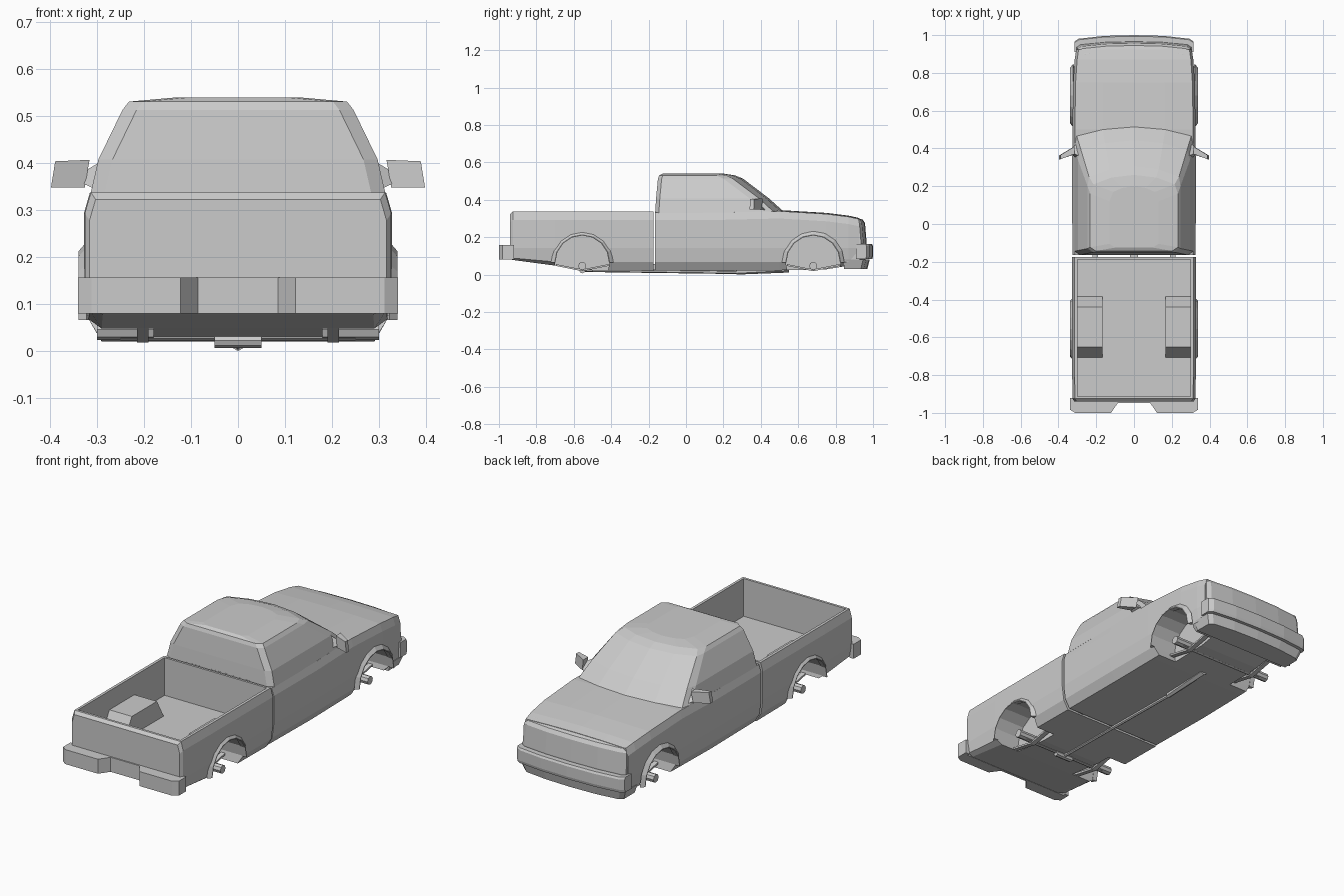
import bpy, bmesh, math
from mathutils import Matrix, Vector

cube = bpy.data.objects.get("Cube")
if cube:
    bpy.data.objects.remove(cube, do_unlink=True)

GREY = (0.6, 0.6, 0.6, 1)
paint = bpy.data.materials.new("plain_grey")
paint.use_nodes = True
paint.diffuse_color = GREY
paint.node_tree.nodes["Principled BSDF"].inputs["Base Color"].default_value = GREY


def finish(name, bm, both=False):
    """Turn a bmesh into an object, optionally with a mirrored twin inside."""
    if both:
        twin = bmesh.ops.duplicate(bm, geom=bm.verts[:] + bm.edges[:] + bm.faces[:])
        verts = [g for g in twin["geom"] if isinstance(g, bmesh.types.BMVert)]
        bmesh.ops.scale(bm, vec=(-1, 1, 1), verts=verts)
    bmesh.ops.recalc_face_normals(bm, faces=bm.faces[:])
    mesh = bpy.data.meshes.new(name)
    bm.to_mesh(mesh)
    bm.free()
    mesh.materials.append(paint)
    ob = bpy.data.objects.new(name, mesh)
    bpy.context.collection.objects.link(ob)
    return ob


def loft(name, rings, both=False):
    """Skin closed rings of equal length and cap both ends."""
    bm = bmesh.new()
    rows = [[bm.verts.new(p) for p in ring] for ring in rings]
    n = len(rows[0])
    for a, b in zip(rows, rows[1:]):
        for i in range(n):
            j = (i + 1) % n
            bm.faces.new((a[i], a[j], b[j], b[i]))
    bm.faces.new(rows[0])
    bm.faces.new(rows[-1])
    return finish(name, bm, both)


def symmetric(half):
    """Half outline, starting and ending on the centre line, to a full ring."""
    return half + [(-p[0], p[1], p[2]) for p in reversed(half[1:-1])]


def plan_loft(name, levels):
    return loft(name, [symmetric([(x, y, z) for x, y in half]) for z, half in levels])


def box(name, x, y, z, both=False):
    ring = [(x[0], y[0]), (x[1], y[0]), (x[1], y[1]), (x[0], y[1])]
    return loft(name, [[(a, b, h) for a, b in ring] for h in z], both)


def rod(name, a, b, r, both=False, sides=8, r2=None):
    bm = bmesh.new()
    a, b = Vector(a), Vector(b)
    turn = (b - a).to_track_quat("Z", "Y").to_matrix().to_4x4()
    bmesh.ops.create_cone(bm, cap_ends=True, segments=sides, radius1=r,
                          radius2=r if r2 is None else r2, depth=(b - a).length,
                          matrix=Matrix.Translation((a + b) / 2) @ turn)
    return finish(name, bm, both)


def cut(ob, cutter):
    mod = ob.modifiers.new("cut", "BOOLEAN")
    mod.operation = "DIFFERENCE"
    mod.solver = "EXACT"
    mod.object = cutter
    bpy.context.view_layer.objects.active = ob
    bpy.ops.object.modifier_apply(modifier=mod.name)


def section(y, w, top, low, crown=0.006, shoulder=0.045):
    """Lower body cross-section at one station along the length."""
    return symmetric([(0, y, low), (w - 0.038, y, low), (w - 0.01, y, max(0.07, low + 0.01)),
                      (w, y, 0.145), (w, y, top - shoulder), (w - 0.013, y, top - crown),
                      (w * 0.5, y, top - crown * 0.3), (0, y, top)])


def nose_plan(w, front, back, sweep):
    """Half plan with a gently bowed front edge."""
    return [(0, back), (w, back), (w, front - sweep), (w * 0.93, front - sweep * 0.55),
            (w * 0.5, front - sweep * 0.12), (0, front)]


# Lower cab body and hood
body = loft("cab_body", [section(*s) for s in (
    (-0.165, 0.326, 0.34, 0.025), (0.2, 0.328, 0.34, 0.022), (0.5, 0.326, 0.347, 0.025),
    (0.75, 0.322, 0.332, 0.03), (0.87, 0.314, 0.317, 0.05), (0.925, 0.306, 0.305, 0.07))])

# Cargo bed shell
bed = loft("cargo_bed", [section(*s, crown=0) for s in (
    (-0.94, 0.316, 0.325, 0.085), (-0.925, 0.326, 0.34, 0.08), (-0.7, 0.328, 0.34, 0.05),
    (-0.5, 0.328, 0.34, 0.025), (-0.175, 0.328, 0.34, 0.022))])
hollow = box("bed_hollow", (-0.3, 0.3), (-0.912, -0.187), (0.14, 0.6))
cut(bed, hollow)

# Wheel housings inside the bed, sloped at both ends
housing = loft("wheel_housing", [[(x, -0.71, 0.135), (x, -0.65, 0.24), (x, -0.44, 0.24),
                                  (x, -0.38, 0.135)] for x in (0.168, 0.305)], both=True)

# Wheel wells cut through body, bed and housings
AXLES = {"rear": -0.555, "front": 0.68}
ARCH_Z, ARCH_R = 0.068, 0.147
for end, y in AXLES.items():
    well = rod("well_cutter", (0.18, y, ARCH_Z), (0.5, y, ARCH_Z), ARCH_R, True, 16)
    for part in ((bed, housing) if end == "rear" else (body,)):
        cut(part, well)
    bpy.data.objects.remove(well, do_unlink=True)
bpy.data.objects.remove(hollow, do_unlink=True)

# Flared arch lips
for end, y in AXLES.items():
    rings = []
    for i in range(9):
        t = math.pi * i / 8
        rings.append([(x, y + r * math.cos(t), ARCH_Z + r * math.sin(t)) for x, r in (
            (0.312, ARCH_R - 0.004), (0.339, ARCH_R - 0.004), (0.339, ARCH_R), (0.322, ARCH_R + 0.02))])
    loft(end + "_arch_lips", rings, both=True)


# Greenhouse: windshield, roof and rear wall
def cab_plan(w, rear, corner_x, corner_y, centre_y):
    bow = centre_y - corner_y
    return [(0, rear), (w - 0.03, rear), (w, rear + 0.02), (w, corner_y - 0.05),
            (corner_x, corner_y), (corner_x * 0.55, centre_y - bow * 0.28), (0, centre_y)]


plan_loft("cab_upper", [(z, cab_plan(*p)) for z, p in (
    (0.332, (0.315, -0.165, 0.306, 0.475, 0.53)),
    (0.41, (0.297, -0.16, 0.28, 0.39, 0.443)),
    (0.515, (0.246, -0.15, 0.238, 0.25, 0.305)),
    (0.533, (0.232, -0.143, 0.215, 0.21, 0.26)),
    (0.542, (0.13, -0.125, 0.11, 0.17, 0.2)))])

# Nose panel
plan_loft("nose", [(z, nose_plan(w, f, 0.86, 0.03)) for z, w, f in (
    (0.075, 0.304, 0.958), (0.17, 0.304, 0.966), (0.278, 0.3, 0.957),
    (0.296, 0.294, 0.945), (0.306, 0.285, 0.915))])

# Front bumper and valance
plan_loft("front_bumper", [(z, nose_plan(0.316, f, 0.91, s)) for z, f, s in (
    (0.085, 0.996, 0.035), (0.1, 1.0, 0.035), (0.155, 1.0, 0.035), (0.165, 0.994, 0.035))])
plan_loft("front_valance", [(z, nose_plan(w, f, 0.845, 0.035)) for z, w, f in (
    (0.033, 0.29, 0.97), (0.082, 0.308, 0.982))])

# Rear bumper with a notched step
rear_plan = [(0, -0.947), (0.085, -0.947), (0.122, -1), (0.312, -1), (0.34, -0.982),
             (0.34, -0.92), (0.316, -0.92), (0.316, -0.935), (0, -0.935)]
plan_loft("rear_bumper", [(0.082, rear_plan), (0.159, rear_plan)])

# Door mirrors and their mounts
loft("door_mirrors", [
    [(0.326, 0.365, 0.35), (0.326, 0.405, 0.35), (0.316, 0.41, 0.409), (0.316, 0.37, 0.409)],
    [(0.398, 0.34, 0.35), (0.398, 0.362, 0.35), (0.389, 0.365, 0.406), (0.389, 0.343, 0.406)]],
    both=True)
loft("mirror_mounts", [
    [(0.29, 0.34, 0.34), (0.29, 0.44, 0.34), (0.285, 0.36, 0.41)],
    [(0.328, 0.365, 0.358), (0.328, 0.4, 0.358), (0.326, 0.375, 0.385)]], both=True)

# Axles, springs and differential
for end, y in AXLES.items():
    rod(end + "_axle", (-0.25, y, 0.037), (0.25, y, 0.037), 0.012)
    rod(end + "_hubs", (0.18, y, 0.048), (0.3, y, 0.048), 0.022, True)
    for a, b in ((-0.14, 0), (0, 0.14)):
        ends = [(y + t, 0.048 if t else 0.02) for t in (a, b)]
        loft(end + "_springs", [[(x, s, z + h) for x, h in (
            (0.19, 0), (0.215, 0), (0.215, 0.01), (0.19, 0.01))] for s, z in ends], both=True)
rod("differential", (-0.05, -0.555, 0.025), (0.05, -0.555, 0.025), 0.016)

# Driveline running to the gearbox
rod("driveshaft", (0, -0.54, 0.025), (0, 0.27, 0.014), 0.009, sides=6)
rod("gearbox", (0, 0.27, 0.016), (0, 0.55, 0.035), 0.014, sides=6, r2=0.022)

# Frame ties bridging the gap between cab and bed
box("frame_ties", (0.19, 0.22), (-0.19, -0.15), (0.03, 0.06), both=True)
box("centre_tie", (-0.02, 0.02), (-0.19, -0.15), (0.03, 0.06))

# Drop the lowest point exactly to the ground
bpy.context.view_layer.update()
meshes = [o for o in bpy.context.scene.objects if o.type == "MESH"]
low = min(v.co.z for o in meshes for v in o.data.vertices)
for o in meshes:
    o.location.z -= min(low, 0.005)
